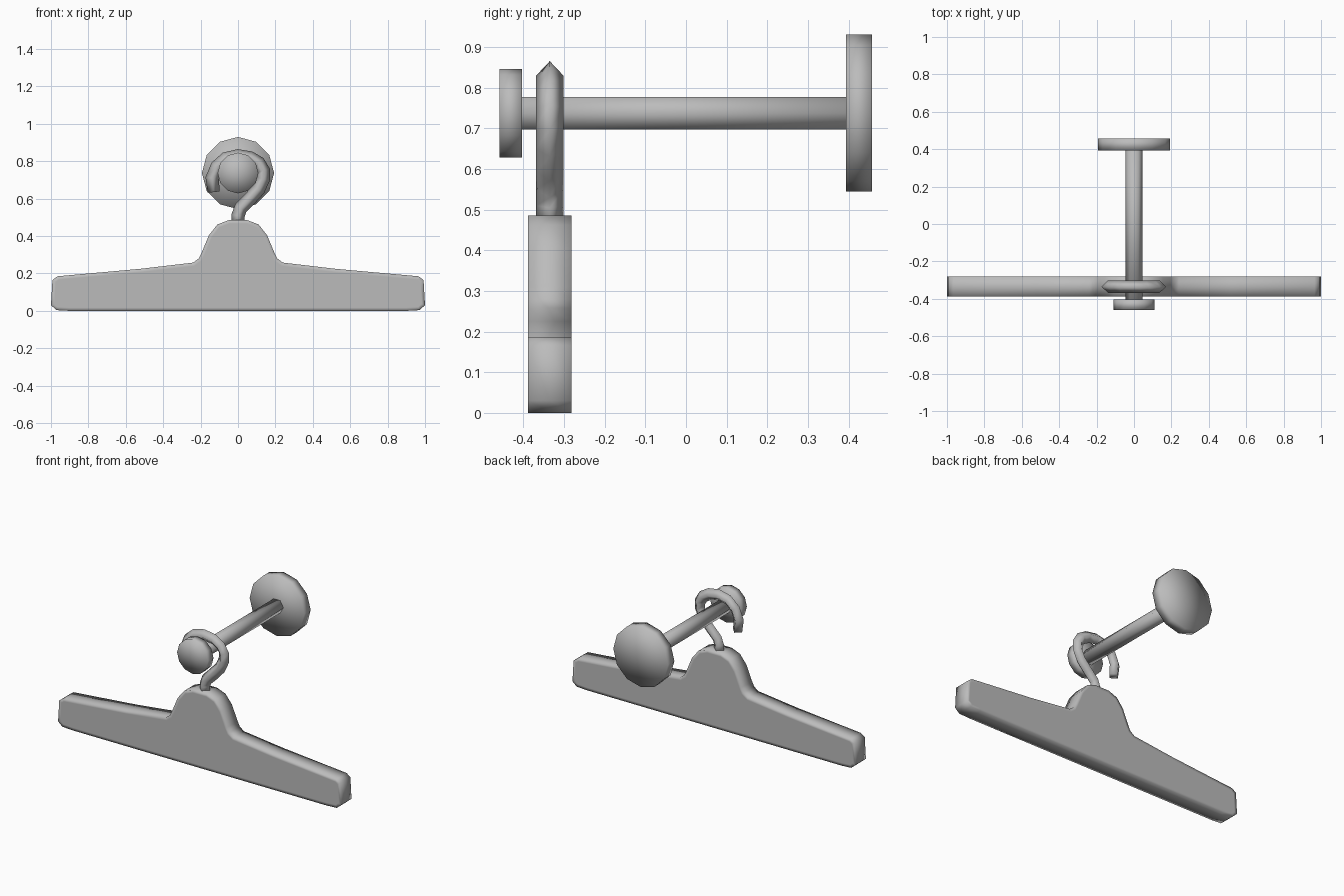
import bpy, bmesh, math
from mathutils import Vector

if "Cube" in bpy.data.objects:
    bpy.data.objects.remove(bpy.data.objects["Cube"])

grey = bpy.data.materials.new("mid_grey")
grey.diffuse_color = (0.5, 0.5, 0.5, 1)
grey.use_nodes = True
grey.node_tree.nodes["Principled BSDF"].inputs["Base Color"].default_value = grey.diffuse_color
BODY_Y, AXIS_Z = -0.335, 0.737


def finish(name, bm):
    bmesh.ops.recalc_face_normals(bm, faces=bm.faces)
    mesh = bpy.data.meshes.new(name)
    bm.to_mesh(mesh)
    bm.free()
    mesh.materials.append(grey)
    mesh.shade_smooth()
    ob = bpy.data.objects.new(name, mesh)
    bpy.context.collection.objects.link(ob)
    return ob


def drum(name, sides, radius, y0, y1, phase):
    """Cylinder along y with fan caps."""
    bm = bmesh.new()
    rings, hubs = [], []
    for y in (y0, y1):
        rings.append([bm.verts.new((radius * math.cos(phase + i * math.tau / sides), y,
                                    AXIS_Z + radius * math.sin(phase + i * math.tau / sides)))
                      for i in range(sides)])
        hubs.append(bm.verts.new((0, y, AXIS_Z)))
    for i in range(sides):
        j = (i + 1) % sides
        bm.faces.new((rings[0][i], rings[0][j], rings[1][j], rings[1][i]))
        for ring, hub in zip(rings, hubs):
            bm.faces.new((ring[i], ring[j], hub))
    return finish(name, bm)


# Rod with a large wall plate and a small front knob
drum("rod", 6, 0.046, -0.45, 0.45, 0)
drum("wall_plate", 12, 0.193, 0.393, 0.458, 0)
drum("front_knob", 12, 0.109, -0.459, -0.403, 0)

# Hanger body: mirrored outline, extruded in y with a middle loop
half = [(0.05, 0.485), (0.11, 0.462), (0.155, 0.405), (0.195, 0.31), (0.21, 0.28), (0.24, 0.258),
        (0.52, 0.225), (0.965, 0.185), (0.992, 0.165), (1.0, 0.03), (0.97, 0.004), (0.9, 0)]
outline = half + [(-x, z) for x, z in reversed(half)]
bm = bmesh.new()
loops = [[bm.verts.new((x, y, z)) for x, z in outline]
         for y in (BODY_Y - 0.053, BODY_Y, BODY_Y + 0.053)]
n = len(outline)
for a, b in zip(loops, loops[1:]):
    for i in range(n):
        j = (i + 1) % n
        bm.faces.new((a[i], a[j], b[j], b[i]))
caps = [bm.faces.new(loops[0]), bm.faces.new(loops[2])]
bmesh.ops.recalc_face_normals(bm, faces=bm.faces)
bmesh.ops.inset_individual(bm, faces=caps, thickness=0.018, use_even_offset=True)
finish("hanger_body", bm)

# Hook: four-sided tube swept along an S-shaped path
path = [(0, 0.46), (0, 0.51), (0.015, 0.55), (0.06, 0.595), (0.11, 0.65), (0.135, 0.705), (0.136, 0.75),
        (0.112, 0.79), (0.065, 0.818), (0, 0.829), (-0.065, 0.814), (-0.112, 0.772),
        (-0.138, 0.71), (-0.13, 0.635)]
pts = [Vector((x, BODY_Y, z)) for x, z in path]
bm = bmesh.new()
rings = []
for i, p in enumerate(pts):
    t = (pts[min(i + 1, len(pts) - 1)] - pts[max(i - 1, 0)]).normalized()
    side, deep = Vector((t.z, 0, -t.x)), Vector((0, 1, 0))
    r = 0.036 if i < len(pts) - 1 else 0.032
    rings.append([bm.verts.new(p + d) for d in (side * r, deep * 0.034, -side * r, -deep * 0.034)])
for a, b in zip(rings, rings[1:]):
    for i in range(4):
        j = (i + 1) % 4
        bm.faces.new((a[i], a[j], b[j], b[i]))
bm.faces.new(rings[0])
bm.faces.new(rings[-1])
finish("hook", bm)
